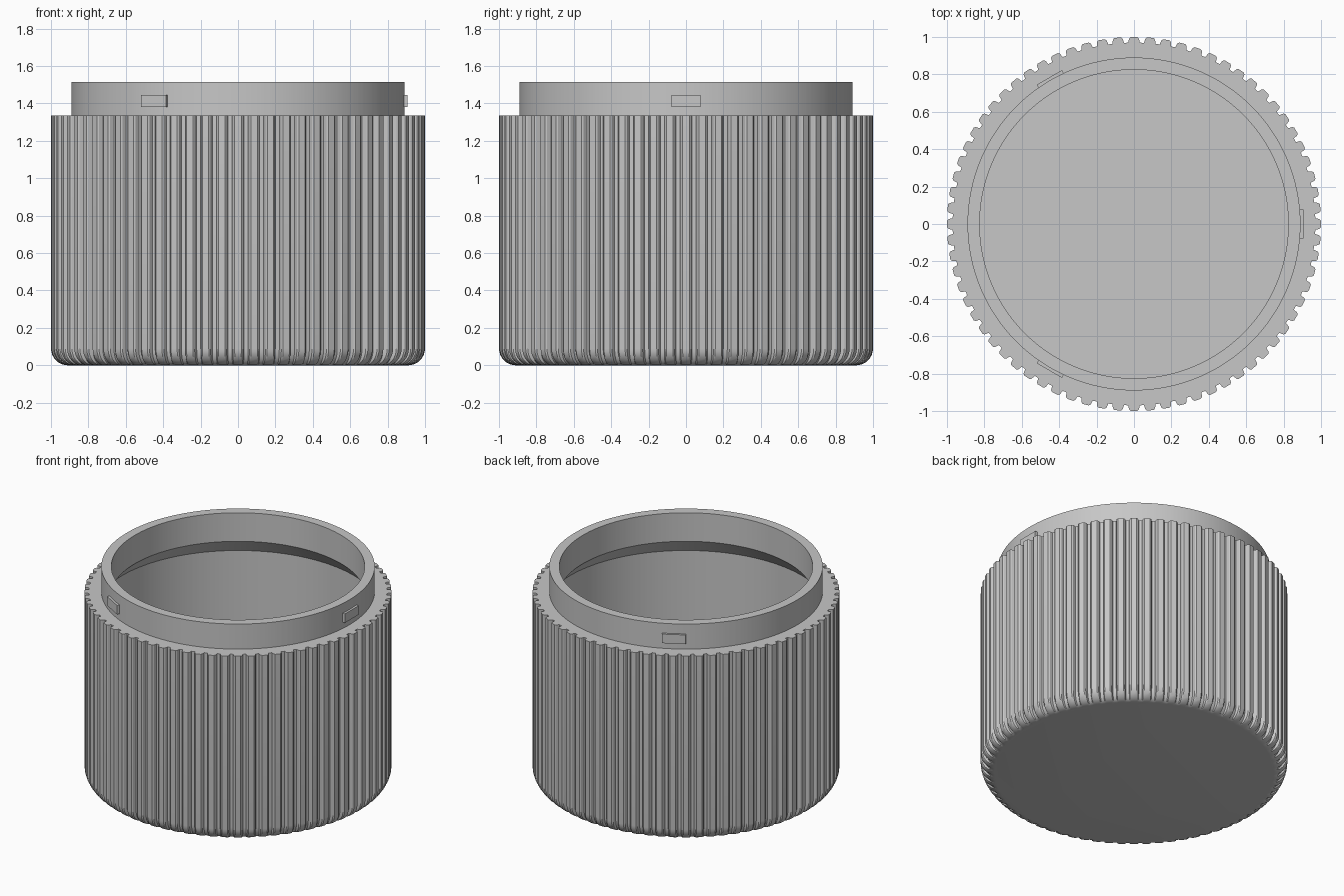
import bpy, bmesh
from math import sin, cos, pi, radians
from mathutils import Matrix

old = bpy.data.objects.get("Cube")
if old:
    bpy.data.objects.remove(old, do_unlink=True)

grey = bpy.data.materials.new("plain grey")
grey.use_nodes = True
grey.diffuse_color = (0.57, 0.57, 0.57, 1)
grey.node_tree.nodes["Principled BSDF"].inputs["Base Color"].default_value = grey.diffuse_color

RIBS = 72
RIB_R, RIB_DEPTH = 1.0, 0.03
TOP, FILLET = 1.335, 0.09
NECK_R, MOUTH_R, NECK_TOP = 0.89, 0.825, 1.515
INNER_R, FLOOR = 0.93, 0.07
# One rib: position along the rib pitch, and share of the groove depth
RIB_SHAPE = ((-0.3, 0.25), (-0.2, 0), (0.2, 0), (0.3, 0.25), (0.37, 1), (0.63, 1))
SEG = RIBS * len(RIB_SHAPE)


def ring(bm, z, radius, depth=0):
    """Ring of points, ribbed when a groove depth is given."""
    verts = []
    for i in range(RIBS):
        for offset, share in RIB_SHAPE:
            a = (i + offset) * 2 * pi / RIBS
            r = radius - depth * share
            verts.append(bm.verts.new((r * cos(a), r * sin(a), z)))
    return verts


def finish(bm, name):
    bmesh.ops.recalc_face_normals(bm, faces=bm.faces[:])
    mesh = bpy.data.meshes.new(name)
    bm.to_mesh(mesh)
    bm.free()
    obj = bpy.data.objects.new(name, mesh)
    bpy.context.collection.objects.link(obj)
    mesh.materials.append(grey)
    bpy.ops.object.select_all(action='DESELECT')
    obj.select_set(True)
    bpy.context.view_layer.objects.active = obj
    bpy.ops.object.shade_smooth_by_angle(angle=radians(25))


# Hollow jar: ribbed outside with a rounded foot, neck, and undercut inside
bm = bmesh.new()
rings = []
for k in range(9):
    a = k / 8 * pi / 2
    rings.append(ring(bm, FILLET * (1 - cos(a)),
                      RIB_R - FILLET * (1 - sin(a)), RIB_DEPTH * sin(a)))
rings.append(ring(bm, TOP, RIB_R, RIB_DEPTH))
for r, z in ((NECK_R, TOP), (NECK_R, NECK_TOP), (MOUTH_R, NECK_TOP),
             (MOUTH_R, 1.31), (INNER_R, 1.195), (INNER_R, FLOOR)):
    rings.append(ring(bm, z, r))
for low, high in zip(rings, rings[1:]):
    for i in range(SEG):
        j = (i + 1) % SEG
        bm.faces.new((low[i], low[j], high[j], high[i]))
bm.faces.new(rings[0])
bm.faces.new(rings[-1])
finish(bm, "ribbed_jar")

# Three small locking lugs around the neck
for n, name in enumerate(("left_lug", "back_lug", "front_lug")):
    bm = bmesh.new()
    bmesh.ops.create_cube(bm, size=1)
    bm.transform(Matrix.Rotation(n * 2 * pi / 3, 4, 'Z')
                 @ Matrix.Translation((0.885, 0, 1.4125))
                 @ Matrix.Diagonal((0.04, 0.155, 0.065, 1)))
    finish(bm, name)
